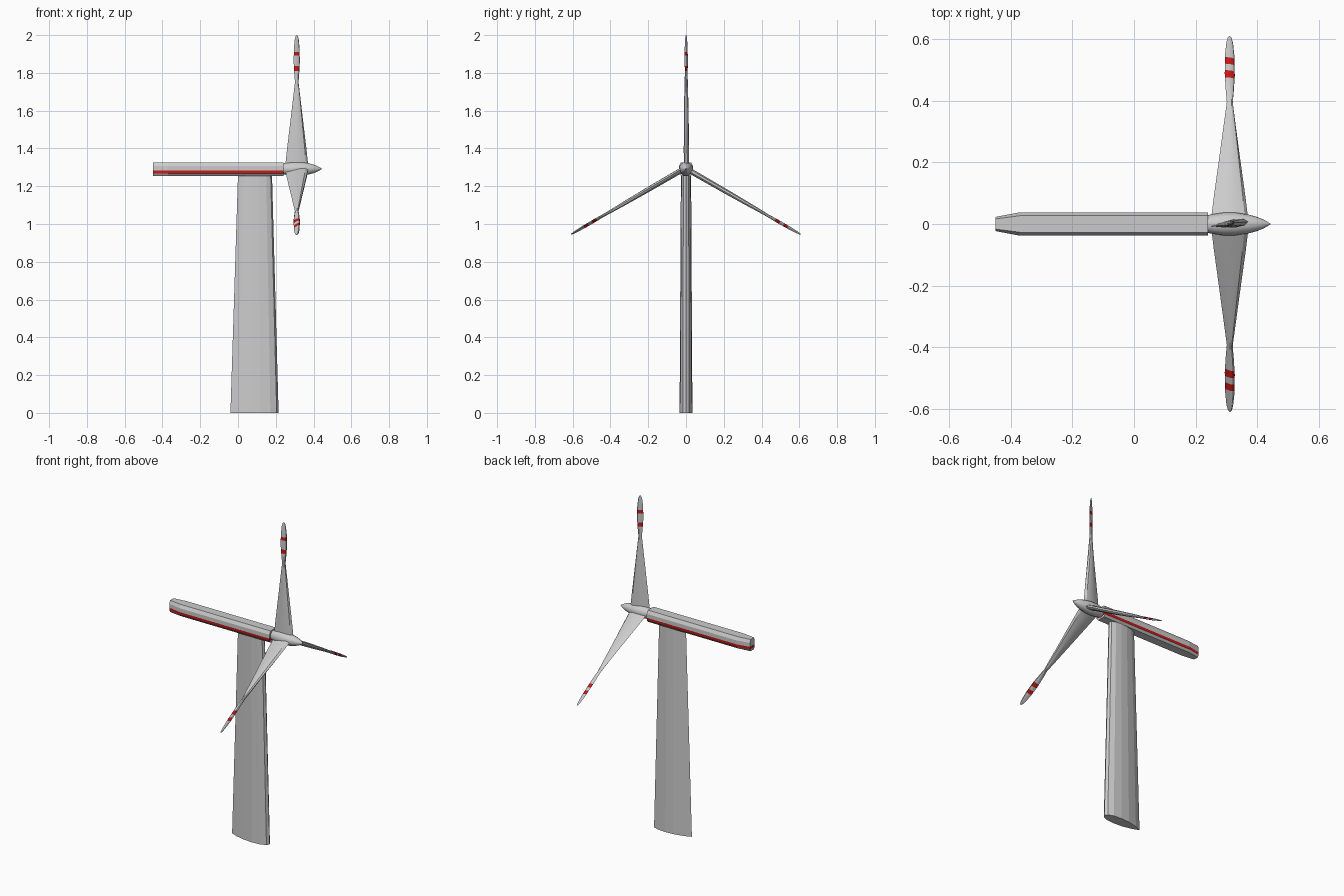
import bpy, math
from mathutils import Matrix, Vector

if "Cube" in bpy.data.objects:
    bpy.data.objects.remove(bpy.data.objects["Cube"])

AXIS_X, AXIS_Z = 0.311, 1.296   # rotor centre

grey = bpy.data.materials.new("light_grey")
grey.diffuse_color = (0.6, 0.6, 0.6, 1)
grey.use_nodes = True
grey.node_tree.nodes["Principled BSDF"].inputs["Base Color"].default_value = grey.diffuse_color
red = bpy.data.materials.new("red")
red.diffuse_color = (0.6, 0.01, 0.01, 1)
red.use_nodes = True
red.node_tree.nodes["Principled BSDF"].inputs["Base Color"].default_value = red.diffuse_color


def loft(name, rings, red_bands=(), smooth=None):
    """Skin closed rings of equal length, cap both ends, colour some bands red."""
    n = len(rings[0])
    verts = [p for ring in rings for p in ring]
    faces, mats = [], []
    for i in range(len(rings) - 1):
        for j in range(n):
            k = (j + 1) % n
            faces.append((i*n + j, i*n + k, (i+1)*n + k, (i+1)*n + j))
            mats.append(1 if i in red_bands else 0)
    faces += [tuple(reversed(range(n))), tuple(range(len(verts) - n, len(verts)))]
    mats += [0, 0]
    me = bpy.data.meshes.new(name)
    me.from_pydata(verts, [], faces)
    me.materials.append(grey)
    me.materials.append(red)
    me.polygons.foreach_set("material_index", mats)
    ob = bpy.data.objects.new(name, me)
    bpy.context.collection.objects.link(ob)
    bpy.ops.object.select_all(action='DESELECT')
    ob.select_set(True)
    bpy.context.view_layer.objects.active = ob
    bpy.ops.object.mode_set(mode='EDIT')
    bpy.ops.mesh.select_all(action='SELECT')
    bpy.ops.mesh.normals_make_consistent(inside=False)
    bpy.ops.object.mode_set(mode='OBJECT')
    if smooth:
        bpy.ops.object.shade_smooth_by_angle(angle=math.radians(smooth))
    return ob


def mirrored(half):
    """Close a half section (first and last point on the axis) by mirroring."""
    return half + [(u, -v) for u, v in reversed(half[1:-1])]


# Tower: tapered teardrop section, blunt end towards the rotor
section = mirrored([(0, 0), (0.16, 0.5), (0.4, 0.9), (0.62, 1), (0.83, 0.88),
                    (0.96, 0.5), (1, 0)])
loft("tower", [[(x0 + u*(x1 - x0), v*w, z) for u, v in section]
               for x0, x1, w, z in [(-0.04, 0.215, 0.034, 0), (0.0, 0.18, 0.027, 1.262)]])

# Nacelle: plan outline stacked in levels, with the red stripe as one level
levels = [(1.254, 0.012), (1.267, 0.001), (1.283, 0), (1.307, 0), (1.326, 0.011)]
rings = []
for z, inset in levels:
    w, t = 0.038 - inset, 0.023 - inset*0.6
    rings.append([(0.24, -w, z), (0.24, w, z), (-0.37, w, z),
                  (-0.45, t, z), (-0.45, -t, z), (-0.37, -w, z)])
loft("nacelle", rings, red_bands=[1])

# Hub and spinner: turned around the rotor axis
profile = [(0.232, 0.027), (0.25, 0.031), (0.29, 0.037), (0.33, 0.037), (0.37, 0.031),
           (0.40, 0.023), (0.42, 0.015), (0.444, 0.001)]
loft("hub_spinner",
     [[(x, r*math.cos(a), AXIS_Z - 0.004 + r*math.sin(a))
       for a in [math.tau*k/16 for k in range(16)]] for x, r in profile], smooth=35)

# Blades: radius, half chord, half thickness, pitch in degrees
keys = [(0.015, 0.061, 0.014, 7), (0.10, 0.052, 0.014, 7), (0.25, 0.034, 0.013, 9),
        (0.37, 0.020, 0.011, 12), (0.455, 0.010, 0.009, 18), (0.50, 0.014, 0.007, 22),
        (0.56, 0.018, 0.006, 25), (0.63, 0.017, 0.005, 25), (0.68, 0.012, 0.003, 25),
        (0.698, 0.007, 0.002, 25), (0.704, 0.002, 0.001, 25)]
airfoil = mirrored([(-1, 0), (-0.35, 0.65), (0.3, 1), (0.8, 0.7), (1, 0)])


def blade_at(r):
    for a, b in zip(keys, keys[1:]):
        if a[0] <= r <= b[0]:
            f = (r - a[0]) / (b[0] - a[0])
            return [p + (q - p)*f for p, q in zip(a, b)]


def blade(name, angle, bands):
    radii = sorted({k[0] for k in keys} | {r for b in bands for r in b})
    red_bands = [i for i, r in enumerate(radii[:-1])
                 if any(lo <= r < hi for lo, hi in bands)]
    place = (Matrix.Translation((AXIS_X, 0, AXIS_Z))
             @ Matrix.Rotation(math.radians(angle), 4, 'X'))
    rings = []
    for radius in radii:
        r, c, t, pitch = blade_at(radius)
        turn = Matrix.Rotation(math.radians(pitch), 4, 'Z')
        rings.append([place @ turn @ Vector((u*c, v*t, r)) for u, v in airfoil])
    loft(name, rings, red_bands, smooth=30)


blade("blade_top", 0, [(0.515, 0.54), (0.595, 0.615)])
blade("blade_left", 120, [(0.546, 0.573), (0.597, 0.622)])
blade("blade_right", -120, [(0.546, 0.573), (0.597, 0.622)])
